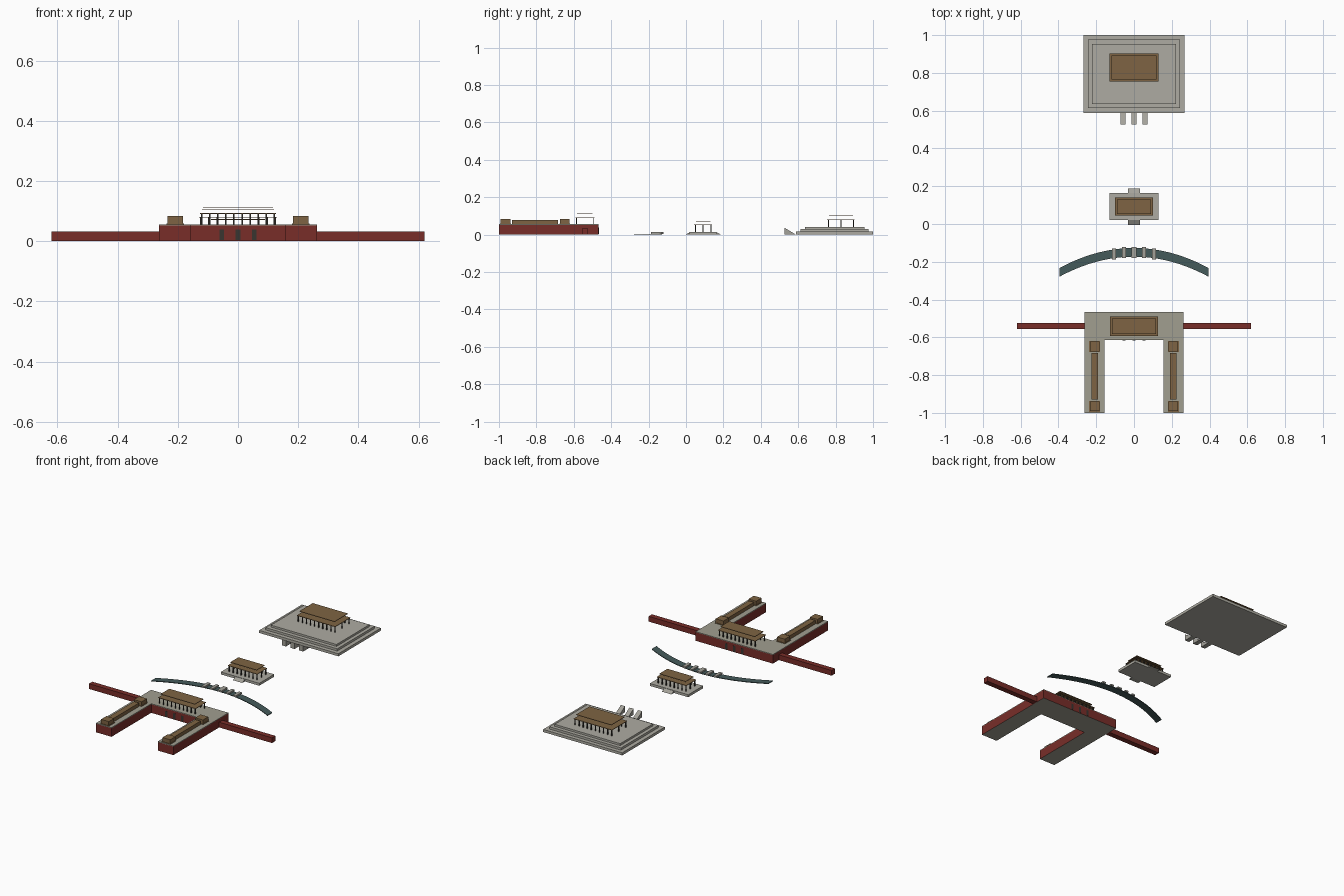
import bpy

if "Cube" in bpy.data.objects:
    bpy.data.objects.remove(bpy.data.objects["Cube"])


def material(name, rgb):
    m = bpy.data.materials.new(name)
    m.diffuse_color = (*rgb, 1)
    m.use_nodes = True
    m.node_tree.nodes["Principled BSDF"].inputs["Base Color"].default_value = m.diffuse_color
    return m


RED = material("red_wall", (0.19, 0.027, 0.022))
STONE = material("stone", (0.42, 0.41, 0.36))
STEP = material("step_stone", (0.37, 0.36, 0.32))
PAVING = material("paving", (0.355, 0.345, 0.28))
ROOF = material("roof_tile", (0.21, 0.127, 0.056))
DARK = material("dark_timber", (0.04, 0.035, 0.03))
WATER = material("water", (0.06, 0.105, 0.105))


def mesh(name, verts, faces, mat):
    me = bpy.data.meshes.new(name)
    me.from_pydata(verts, [], faces)
    me.materials.append(mat)
    ob = bpy.data.objects.new(name, me)
    bpy.context.collection.objects.link(ob)
    return ob


def prism(name, outline, offset, mat):
    """Extrude a closed outline along an offset vector."""
    n = len(outline)
    far = [tuple(a + b for a, b in zip(p, offset)) for p in outline]
    faces = [tuple(reversed(range(n))), tuple(range(n, 2 * n))]
    faces += [(i, (i + 1) % n, n + (i + 1) % n, n + i) for i in range(n)]
    return mesh(name, list(outline) + far, faces, mat)


def box(name, x0, x1, y0, y1, z0, z1, mat):
    base = [(x0, y0, z0), (x1, y0, z0), (x1, y1, z0), (x0, y1, z0)]
    return prism(name, base, (0, 0, z1 - z0), mat)


def ramp(name, x, half, y_high, y_low, z, mat):
    """Wedge: height z at y_high, falling to 0 at y_low."""
    tri = [(x - half, y_high, 0), (x - half, y_low, 0), (x - half, y_high, z)]
    if y_low < y_high:
        tri.reverse()
    return prism(name, tri, (2 * half, 0, 0), mat)


def hall(name, hx, y0, y1, z0, z_eave, z_top, count, rows):
    """Open hall: rows of columns below two floating roof plates."""
    r, inset = 0.0025, 0.006
    for j in range(rows):
        y = y0 + inset + (y1 - y0 - 2 * inset) * j / (rows - 1)
        for i in range(count):
            if 0 < j < rows - 1 and 0 < i < count - 1:
                continue
            x = (hx - inset) * (2 * i / (count - 1) - 1)
            box(name + "_column", x - r, x + r, y - r, y + r, z0, z_eave, DARK)
    box(name + "_lower_roof", -hx, hx, y0, y1, z_eave, z_eave + 0.003, ROOF)
    box(name + "_upper_roof", -hx + 0.011, hx - 0.011, y0 + 0.009, y1 - 0.009,
        z_top - 0.003, z_top, ROOF)


# U-shaped gate platform: red walls, paved top
U = [(-0.262, -1), (-0.157, -1), (-0.157, -0.615), (0.157, -0.615),
     (0.157, -1), (0.262, -1), (0.262, -0.467), (-0.262, -0.467)]
body = prism("gate_platform", [(x, y, 0) for x, y in U], (0, 0, 0.052), RED)
body.data.materials.append(PAVING)
body.data.polygons[0].material_index = 1
prism("gate_paving", [(x, y, 0.052) for x, y in U], (0, 0, 0.004), PAVING)

# Gate doorways, front and back
for x in (-0.054, 0, 0.054):
    for y in (-0.615, -0.467):
        box("doorway", x - 0.008, x + 0.008, y - 0.001, y + 0.001, 0.004, 0.038, DARK)

# Flank walls, corner pavilions and galleries
for s in (-1, 1):
    xs = sorted((s * 0.262, s * 0.62))
    box("flank_wall", *xs, -0.556, -0.524, 0, 0.032, RED)
    c = s * 0.208
    for y in (-0.648, -0.965):
        box("pavilion_base", c - 0.029, c + 0.029, y - 0.029, y + 0.029, 0.056, 0.059, ROOF)
        box("corner_pavilion", c - 0.026, c + 0.026, y - 0.026, y + 0.026, 0.059, 0.083, ROOF)
    box("gallery", c - 0.017, c + 0.017, -0.93, -0.684, 0.056, 0.078, ROOF)

hall("gate_hall", 0.127, -0.592, -0.49, 0.056, 0.09, 0.114, 10, 2)


# Curved river and five bridges
def river_y(x):
    return -0.150 - 0.68 * x * x


N = 24
xs = [-0.395 + 0.79 * i / N for i in range(N + 1)]
rim = [(x, river_y(x) - 0.023, 0) for x in xs]
rim += [(x, river_y(x) + 0.023, 0) for x in reversed(xs)]
prism("river", rim, (0, 0, 0.004), WATER)
for i in range(-2, 3):
    x, half = i * 0.053, 0.014 if i == 0 else 0.010
    y = river_y(x)
    box("bridge", x - half, x + half, y - 0.029, y + 0.029, 0.004, 0.013, STEP)

# Middle gate on a stone base with front and back ramps
box("middle_base", -0.13, 0.13, 0.02, 0.164, 0, 0.015, STONE)
ramp("middle_ramp", 0, 0.032, 0.02, -0.004, 0.013, STEP)
ramp("middle_ramp", 0, 0.032, 0.164, 0.188, 0.013, STEP)
hall("middle_hall", 0.1, 0.044, 0.14, 0.015, 0.051, 0.073, 8, 3)

# Great hall on three terraces
box("terrace", -0.268, 0.268, 0.588, 1.0, 0, 0.016, STONE)
box("terrace", -0.243, 0.243, 0.613, 0.976, 0.016, 0.03, STONE)
box("terrace", -0.222, 0.222, 0.636, 0.954, 0.03, 0.042, STONE)
for x in (-0.058, 0, 0.058):
    ramp("terrace_ramp", x, 0.014, 0.527, 0.588, 0.037, STEP)
hall("great_hall", 0.13, 0.755, 0.902, 0.042, 0.078, 0.106, 10, 3)
